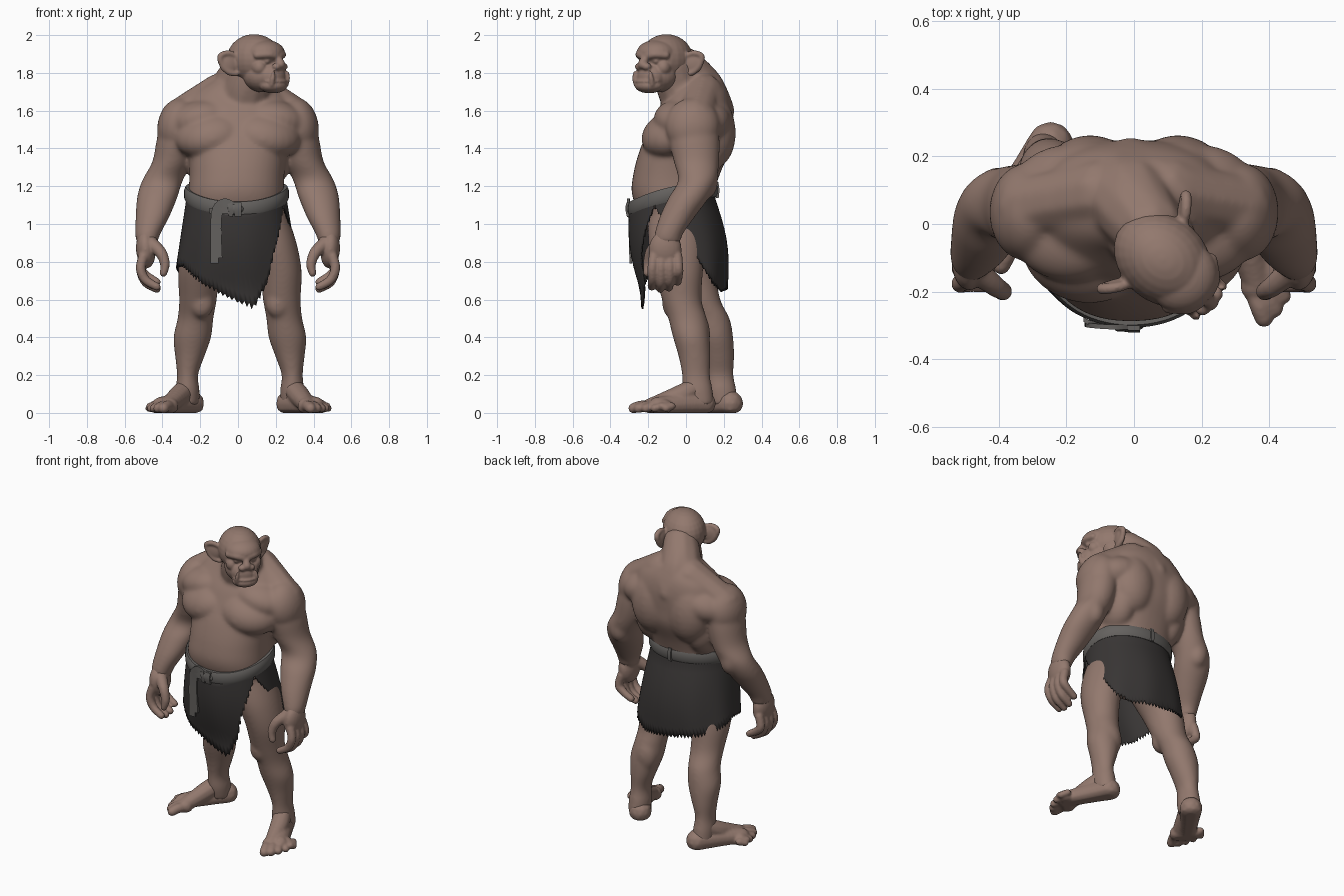
import bpy, bmesh, math, random
from math import sin, cos, pi, radians
from mathutils import Matrix, Vector, Euler

random.seed(4)


def material(name, rgb):
    m = bpy.data.materials.new(name)
    m.diffuse_color = (*rgb, 1)
    return m


SKIN = material("brown skin", (0.29, 0.19, 0.155))
CLOTH = material("dark cloth", (0.04, 0.036, 0.035))
ROPE = material("grey belt", (0.13, 0.122, 0.115))


def spline(pts, n=5):
    """Catmull-Rom points through tuples of any length."""
    out = []
    for i in range(len(pts) - 1):
        a, b, c, d = (pts[min(max(i + k, 0), len(pts) - 1)] for k in (-1, 0, 1, 2))
        for j in range(n):
            t = j / n
            out.append([0.5 * (2 * q + (r - p) * t + (2 * p - 5 * q + 4 * r - s) * t * t
                               + (3 * q - p - 3 * r + s) * t ** 3) for p, q, r, s in zip(a, b, c, d)])
    return out + [list(pts[-1])]


def box(v, p=0.96):
    """Makes a sine or cosine squarer, for boxy ellipses."""
    return math.copysign(abs(v) ** p, v)


def rings(bm, pts, seg=32, p=1):
    """Loft of level ellipses given as (z, cx, cy, rx, ry)."""
    loops = [[bm.verts.new((cx + rx * box(cos(2 * pi * k / seg), p), cy + ry * box(sin(2 * pi * k / seg), p), z))
              for k in range(seg)] for z, cx, cy, rx, ry in spline(pts)]
    for a, b in zip(loops, loops[1:]):
        for k in range(seg):
            m = (k + 1) % seg
            bm.faces.new((a[k], a[m], b[m], b[k]))
    bm.faces.new(loops[0][::-1])
    bm.faces.new(loops[-1])


def chain(bm, pts, n=7):
    """Tapered limb of overlapping balls through (x, y, z, r)."""
    for x, y, z, r in spline(pts, n):
        bmesh.ops.create_icosphere(bm, subdivisions=2, radius=r, matrix=Matrix.Translation((x, y, z)))


def ball(bm, c, r, rot=(0, 0, 0)):
    m = Matrix.Translation(c) @ Euler([radians(a) for a in rot]).to_matrix().to_4x4() @ Matrix.Diagonal((*r, 1))
    bmesh.ops.create_uvsphere(bm, u_segments=24, v_segments=14, radius=1, matrix=m)


def finish(name, bm, mat, voxel=0, smooth=0):
    bmesh.ops.recalc_face_normals(bm, faces=bm.faces)
    me = bpy.data.meshes.new(name)
    bm.to_mesh(me)
    bm.free()
    me.materials.append(mat)
    for p in me.polygons:
        p.use_smooth = True
    ob = bpy.data.objects.new(name, me)
    bpy.context.collection.objects.link(ob)
    if voxel:
        rm = ob.modifiers.new("fuse", 'REMESH')
        rm.mode, rm.voxel_size, rm.use_smooth_shade = 'VOXEL', voxel, True
        sm = ob.modifiers.new("soften", 'SMOOTH')
        sm.factor, sm.iterations = 0.5, smooth
    return ob


# ---- body: torso, arms and legs fused; hands and feet are finer parts
bm = bmesh.new()
rings(bm, [(0.9, 0, -0.03, 0.17, 0.14), (1.0, -0.005, -0.035, 0.25, 0.19), (1.15, -0.01, -0.068, 0.253, 0.217),
           (1.27, -0.005, -0.048, 0.252, 0.23), (1.4, 0, -0.002, 0.27, 0.24), (1.5, 0, 0.025, 0.3, 0.222),
           (1.6, 0, 0.048, 0.295, 0.2), (1.69, 0, 0.068, 0.245, 0.16), (1.76, 0.01, 0.065, 0.145, 0.125)], 40, 0.88)
chain(bm, [(0.02, 0.04, 1.6, 0.15), (0.05, -0.03, 1.72, 0.13), (0.085, -0.07, 1.82, 0.112)])   # neck
chain(bm, [(-0.01, 0.12, 1.6, 0.14), (-0.01, 0.07, 1.72, 0.133), (0.045, -0.01, 1.83, 0.11)])  # nape
for s in (-1, 1):
    ball(bm, (s * 0.15, -0.075, 1.475), (0.19, 0.165, 0.12), (24, s * 8, s * 14))              # chest muscle
    ball(bm, (s * 0.2, -0.03, 1.555), (0.17, 0.14, 0.1), (0, s * 12, s * 10))                  # upper chest
    ball(bm, (s * 0.13, 0.125, 1.5), (0.15, 0.138, 0.21), (6, 0, 0))                           # shoulder blade
    ball(bm, (s * 0.2, 0.07, 1.55), (0.18, 0.165, 0.115), (0, s * 15, 0))                      # upper back
    ball(bm, (s * 0.18, 0.05, 1.38), (0.11, 0.15, 0.18))                                       # flank
    chain(bm, [(s * 0.1, 0.09, 1.69, 0.11), (s * 0.22, 0.07, 1.625, 0.1), (s * 0.31, 0.05, 1.56, 0.105)])
    ball(bm, (s * 0.32, 0.035, 1.52), (0.107, 0.145, 0.15), (0, -s * 12, 0))                   # shoulder
    rings(bm, [(1.56, s * 0.31, 0.05, 0.09, 0.11), (1.45, s * 0.323, 0.045, 0.107, 0.133),
               (1.33, s * 0.35, 0.055, 0.104, 0.12), (1.23, s * 0.4, 0.06, 0.108, 0.102),
               (1.14, s * 0.428, 0.015, 0.107, 0.107), (1.04, s * 0.452, -0.045, 0.09, 0.094),
               (0.95, s * 0.477, -0.09, 0.068, 0.076), (0.9, s * 0.482, -0.1, 0.055, 0.07)])   # arm
    ball(bm, (s * 0.40, 0.1, 1.22), (0.065, 0.07, 0.09))                                       # elbow

    # leg: the one on -x stands further back
    leg = []
    for z, x, y, rx, ry in [(1.05, 0.13, -0.05, 0.13, 0.15), (0.9, 0.185, -0.05, 0.125, 0.15),
                            (0.75, 0.225, -0.04, 0.112, 0.13), (0.6, 0.232, -0.022, 0.1, 0.105),
                            (0.5, 0.245, 0.008, 0.095, 0.102), (0.4, 0.262, 0.028, 0.1, 0.097),
                            (0.3, 0.275, 0.045, 0.078, 0.085), (0.2, 0.287, 0.053, 0.056, 0.074),
                            (0.12, 0.287, 0.062, 0.064, 0.08), (0.04, 0.287, 0.075, 0.062, 0.075)]:
        back = 0 if s > 0 else min(0.125, 0.22 * (1.05 - z))
        leg.append((z, s * x + (0.02 if s < 0 else 0), y + back, rx, ry))
    rings(bm, leg[::-1])
    knee = leg[3]
    ball(bm, (knee[1] - s * 0.02, knee[2] - 0.05, 0.58), (0.065, 0.055, 0.08))
    ball(bm, (knee[1] + s * 0.01, knee[2] + 0.09, 0.42), (0.075, 0.06, 0.11))                  # calf
finish("body", bm, SKIN, 0.009, 22)

for s, side in ((-1, "right"), (1, "left")):
    # hand: palm, four curled fingers and a thumb
    bm = bmesh.new()
    ball(bm, (s * 0.479, -0.095, 0.94), (0.06, 0.066, 0.07))
    ball(bm, (s * 0.488, -0.11, 0.865), (0.052, 0.087, 0.1), (0, s * 4, 0))
    for k in range(4):
        y, tip = -0.178 + 0.046 * k, (0.0, -0.012, -0.005, 0.025)[k]
        chain(bm, [(s * 0.5, y * 0.9 - 0.01, 0.83, 0.028), (s * 0.515, y, 0.765, 0.027),
                   (s * 0.49, y, 0.705 + tip, 0.025), (s * 0.43, y - 0.004, 0.668 + tip, 0.022)])
    chain(bm, [(s * 0.465, -0.14, 0.9, 0.04), (s * 0.41, -0.185, 0.85, 0.032),
               (s * 0.387, -0.2, 0.79, 0.027), (s * 0.395, -0.205, 0.74, 0.021)])
    finish(side + "_hand", bm, SKIN, 0.007, 5)

    # foot: heel, instep, ball and five toes along a splayed direction
    bm = bmesh.new()
    heel, tip = (Vector((0.272, 0.085, 0)), Vector((0.43, -0.235, 0))) if s > 0 else \
                (Vector((-0.25, 0.23, 0)), Vector((-0.435, -0.075, 0)))
    d = (tip - heel).normalized()
    out = Vector((-d.y, d.x, 0)) * s
    at = lambda f, o, z, r: (*(heel + d * f + out * o + Vector((0, 0, z))), r)
    chain(bm, [at(-0.005, 0, 0.05, 0.07), at(0.13, 0.01, 0.045, 0.06), at(0.27, 0.02, 0.035, 0.052)])
    chain(bm, [at(0.045, 0, 0.13, 0.055), at(0.13, -0.005, 0.09, 0.058), at(0.27, -0.03, 0.042, 0.045)])
    chain(bm, [at(0.28, -0.04, 0.035, 0.047), at(0.25, 0.055, 0.03, 0.044)])
    for k in range(5):
        o, f, r = -0.055 + 0.037 * k, 0.375 - 0.004 * k - 0.006 * k * k, 0.031 - 0.0025 * k
        chain(bm, [at(0.28, o * 0.9, 0.035, r), at(f - 0.04, o, 0.036, r), at(f, o * 1.08, 0.024, r * 0.95)], 4)
    for v in bm.verts:                                                 # flat sole
        v.co.z = max(v.co.z, 0)
    finish(side + "_foot", bm, SKIN, 0.007, 8)

# ---- head, modelled facing -y, then turned
bm = bmesh.new()
ball(bm, (0, 0.012, 1.873), (0.128, 0.158, 0.132))                     # skull
ball(bm, (0, -0.065, 1.905), (0.108, 0.105, 0.07))                     # forehead
ball(bm, (0, -0.05, 1.785), (0.105, 0.105, 0.088))                     # jaw
ball(bm, (0, -0.11, 1.78), (0.085, 0.075, 0.075))                      # muzzle
ball(bm, (0, -0.125, 1.732), (0.08, 0.07, 0.04))                       # chin
ball(bm, (0, -0.138, 1.755), (0.08, 0.058, 0.014))                     # lower lip
chain(bm, [(0, -0.15, 1.89, 0.018), (0, -0.178, 1.845, 0.026)])        # nose
for s in (-1, 1):
    chain(bm, [(s * 0.015, -0.152, 1.89, 0.022), (s * 0.055, -0.14, 1.897, 0.021), (s * 0.095, -0.095, 1.893, 0.02)])
    ball(bm, (s * 0.026, -0.172, 1.833), (0.025, 0.025, 0.02))         # nostril
    ball(bm, (s * 0.072, -0.088, 1.828), (0.036, 0.04, 0.04))          # cheek
    ball(bm, (s * 0.05, -0.125, 1.862), (0.018, 0.018, 0.014))         # eye
    chain(bm, [(s * 0.056, -0.164, 1.74, 0.016), (s * 0.06, -0.174, 1.77, 0.013), (s * 0.057, -0.178, 1.805, 0.007)])
    ball(bm, (s * 0.147, 0.062, 1.85), (0.052, 0.018, 0.055), (0, s * 10, s * 36))             # ear
    chain(bm, [(s * 0.11, 0.03, 1.885, 0.014), (s * 0.152, 0.056, 1.905, 0.016), (s * 0.185, 0.085, 1.888, 0.017),
               (s * 0.175, 0.082, 1.845, 0.017), (s * 0.146, 0.06, 1.805, 0.018), (s * 0.115, 0.035, 1.795, 0.014)])
head = finish("head", bm, SKIN, 0.006, 7)
head.location = (0.094, -0.112, 0)
head.rotation_euler.z = radians(48)


# ---- belt and ragged wrap; phi is measured from the front towards +x
def waist_z(phi):
    return 1.145 - 0.05 * cos(phi) - 0.015 * cos(2 * phi)


def around(phi, z, grow=0):
    t = min(max((1.13 - z) / 0.47, 0), 1.15)
    rx = 0.262 + 0.075 * t + grow
    ry = 0.222 + 0.03 * sin(pi * min(t, 1)) + 0.006 * t + grow
    fold = 1 + 0.012 * t * sin(9 * phi)
    return Vector((-0.008 + rx * fold * box(sin(phi)), -0.07 + 0.058 * t - ry * fold * box(cos(phi)), z))


HEM = [(66, 1.08), (80, 0.99), (100, 0.88), (130, 0.68), (150, 0.64), (180, 0.66), (225, 0.70), (270, 0.78),
       (300, 0.77), (335, 0.66), (374, 0.545), (389, 0.69), (400, 0.85), (414, 0.99), (424, 1.08)]


def hem(deg):
    for (a, za), (b, zb) in zip(HEM, HEM[1:]):
        if deg <= b:
            return za + (zb - za) * (deg - a) / (b - a)
    return HEM[-1][1]


bm = bmesh.new()
N, ROWS, prev = 180, 10, None
for i in range(N + 1):
    deg = 66 + 358 * i / N
    phi = radians(deg)
    low = hem(deg) + (random.uniform(0.012, 0.03) if i % 2 else 0)
    top = waist_z(phi)
    col = [bm.verts.new(around(phi, top + (low - top) * j / ROWS)) for j in range(ROWS + 1)]
    if prev:
        for j in range(ROWS):
            bm.faces.new((prev[j], prev[j + 1], col[j + 1], col[j]))
    prev = col
wrap = finish("ragged_wrap", bm, CLOTH)
so = wrap.modifiers.new("thickness", 'SOLIDIFY')
so.thickness, so.offset = 0.008, 0

bm = bmesh.new()
N, loops = 72, []
for i in range(N):
    phi = 2 * pi * i / N
    loops.append([bm.verts.new(around(phi, 1.2, g) + Vector((0, 0, waist_z(phi) - 1.2 + h))) for g, h in
                  ((-0.03, 0.036), (0.007, 0.038), (0.015, 0.02), (0.015, -0.02), (0.007, -0.038), (-0.03, -0.038))])
for i in range(N):
    a, b = loops[i], loops[(i + 1) % N]
    for k in range(6):
        bm.faces.new((a[k], a[(k + 1) % 6], b[(k + 1) % 6], b[k]))
finish("belt", bm, ROPE)


# ---- knot and hanging ends
def strap(bm, pts, w, th=0.007):
    """Flat ribbon through (x, y, z), w wide."""
    pts = [Vector(p) for p in spline(pts, 4)]
    loops = []
    for i, p in enumerate(pts):
        t = (pts[min(i + 1, len(pts) - 1)] - pts[max(i - 1, 0)]).normalized()
        side = t.cross(Vector((0, 1, 0))).normalized() * w / 2
        n = Vector((0, th, 0))
        loops.append([bm.verts.new(p + v) for v in (side + n, side - n, -side - n, -side + n)])
    for a, b in zip(loops, loops[1:]):
        for k in range(4):
            bm.faces.new((a[k], a[(k + 1) % 4], b[(k + 1) % 4], b[k]))
    bm.faces.new(loops[0])
    bm.faces.new(loops[-1])


bm = bmesh.new()
strap(bm, [(-0.02, -0.305, 1.09), (-0.07, -0.305, 1.115), (-0.115, -0.3, 1.08), (-0.125, -0.296, 0.98), (-0.125, -0.292, 0.79)], 0.042)
strap(bm, [(-0.03, -0.3, 1.06), (-0.08, -0.302, 1.08), (-0.105, -0.298, 1.02), (-0.1, -0.293, 0.82)], 0.034)
strap(bm, [(-0.15, -0.282, 1.07), (-0.12, -0.296, 1.07), (-0.02, -0.305, 1.07)], 0.03)
strap(bm, [(-0.045, -0.308, 1.11), (-0.035, -0.312, 1.08), (-0.04, -0.304, 1.04)], 0.025)
strap(bm, [(0.0, -0.308, 1.115), (0.0, -0.314, 1.08), (0.0, -0.306, 1.04)], 0.035)
ball(bm, (-0.015, -0.3, 1.08), (0.045, 0.02, 0.03))
strap(bm, [(0.0, 0.164, 1.222), (0.0, 0.17, 1.18), (0.0, 0.166, 1.138)], 0.022)
finish("belt_knot", bm, ROPE)
for name in ("ragged_wrap", "belt", "belt_knot"):
    ob = bpy.data.objects[name]
    bpy.ops.object.select_all(action='DESELECT')
    ob.select_set(True)
    bpy.context.view_layer.objects.active = ob
    bpy.ops.object.shade_smooth_by_angle(angle=radians(40))
